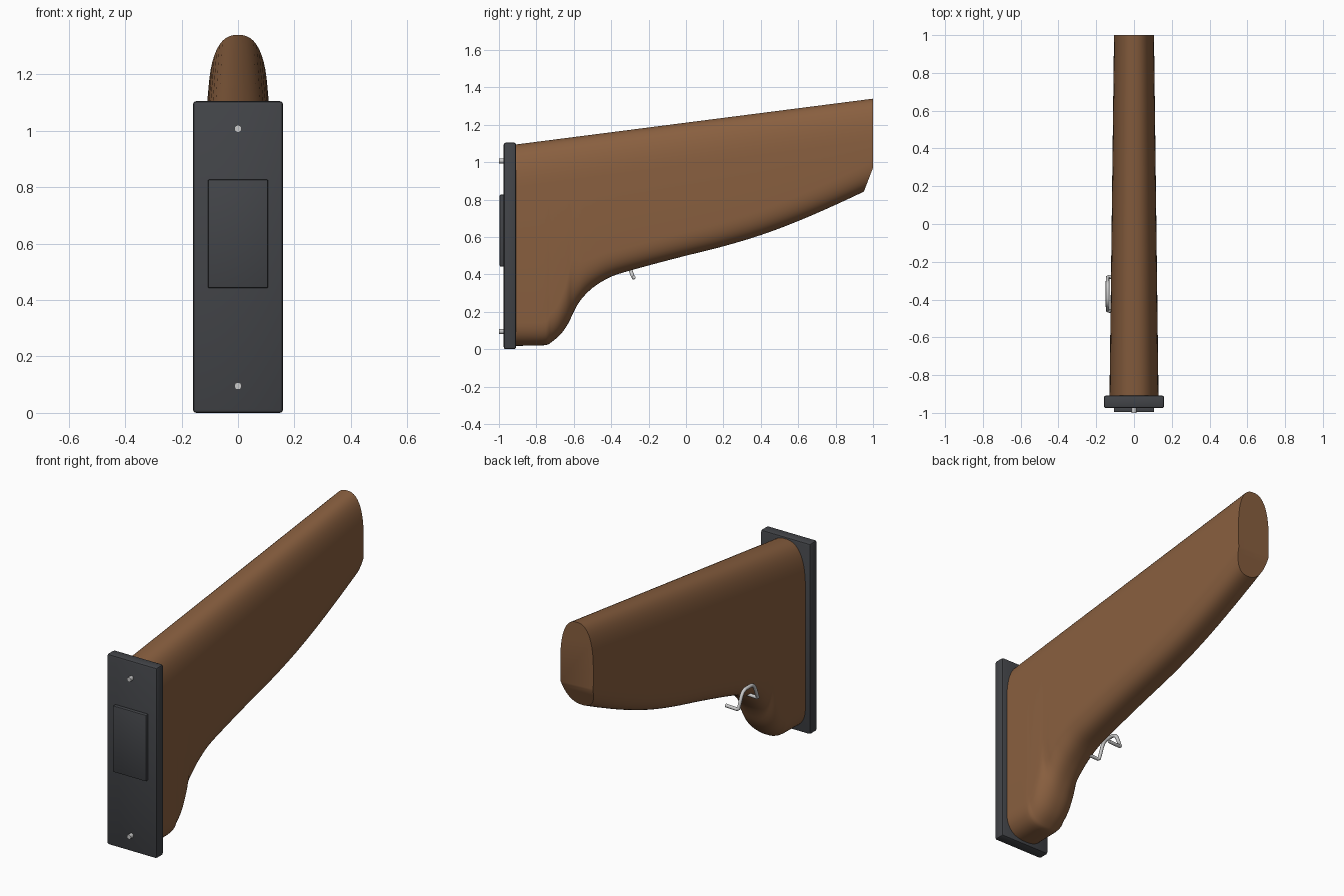
import bpy, bmesh, math
from mathutils import Vector

if "Cube" in bpy.data.objects:
    bpy.data.objects.remove(bpy.data.objects["Cube"])


def paint(obj, name, color):
    mat = bpy.data.materials.get(name) or bpy.data.materials.new(name)
    mat.diffuse_color = color
    mat.use_nodes = True
    mat.node_tree.nodes["Principled BSDF"].inputs["Base Color"].default_value = mat.diffuse_color
    obj.data.materials.append(mat)


def add_object(name, bm, angle=30):
    bmesh.ops.recalc_face_normals(bm, faces=bm.faces[:])
    me = bpy.data.meshes.new(name)
    bm.to_mesh(me)
    bm.free()
    me.shade_smooth()
    me.set_sharp_from_angle(angle=math.radians(angle))
    obj = bpy.data.objects.new(name, me)
    bpy.context.collection.objects.link(obj)
    return obj


def box(name, lo, hi, bevel):
    bm = bmesh.new()
    bmesh.ops.create_cube(bm, size=1)
    for v in bm.verts:
        v.co = [(l + h) / 2 + c * (h - l) for l, h, c in zip(lo, hi, v.co)]
    bmesh.ops.bevel(bm, geom=bm.edges[:], offset=bevel, segments=2,
                    profile=0.5, affect='EDGES')
    return add_object(name, bm)


def smooth_path(pts, steps):
    """Catmull-Rom through the points."""
    p = [Vector(q) for q in pts]
    p = [2 * p[0] - p[1]] + p + [2 * p[-1] - p[-2]]
    out = []
    for a, b, c, d in zip(p, p[1:], p[2:], p[3:]):
        for i in range(steps):
            t = i / steps
            out.append(0.5 * (2 * b + (c - a) * t + (2 * a - 5 * b + 4 * c - d) * t * t
                              + (3 * b - a - 3 * c + d) * t ** 3))
    return out + [p[-2]]


# Wooden stock: rounded sections lofted along the underside line (y, z)
underside = [(-0.91, 0.018), (-0.82, 0.019), (-0.75, 0.022), (-0.72, 0.037),
             (-0.67, 0.08), (-0.63, 0.137), (-0.60, 0.20), (-0.57, 0.253),
             (-0.53, 0.30), (-0.48, 0.342), (-0.40, 0.388), (-0.30, 0.42),
             (-0.15, 0.461), (0.0, 0.50), (0.2, 0.55), (0.4, 0.61),
             (0.6, 0.685), (0.8, 0.772), (0.95, 0.842), (1.0, 0.866)]
line = smooth_path(underside, 3)
SEG = 48
bm = bmesh.new()
rings = []
for i, (y, zb) in enumerate(line):
    f = (y + 0.91) / 1.91
    top = 1.095 + 0.245 * f
    half = 0.13 - 0.024 * f
    a, b = line[max(i - 1, 0)], line[min(i + 1, len(line) - 1)]
    slope = (b.y - a.y) / (b.x - a.x)
    low = 0.14 * math.sqrt(1 + slope * slope)
    high = 0.26
    ring = []
    for k in range(SEG):
        t = 2 * math.pi * (k + 0.5) / SEG
        c, s = math.cos(t), math.sin(t)
        x = half * math.copysign(abs(c) ** 0.8, c)
        r = abs(s) ** 0.8
        z = top - high + high * r if s > 0 else zb + low - low * r
        ring.append(bm.verts.new((x, y, z)))
    rings.append(ring)
for r0, r1 in zip(rings, rings[1:]):
    for k in range(SEG):
        j = (k + 1) % SEG
        bm.faces.new((r0[k], r0[j], r1[j], r1[k]))
bm.faces.new(rings[0])
bm.faces.new(rings[-1])
# Slanted cut under the fore end
bmesh.ops.bisect_plane(bm, geom=bm.verts[:] + bm.edges[:] + bm.faces[:],
                       plane_co=(0, 1, 0.97), plane_no=(0, 0.13, -0.05),
                       clear_outer=True)
bmesh.ops.holes_fill(bm, edges=[e for e in bm.edges if e.is_boundary], sides=0)
stock = add_object("wooden_stock", bm, 30)
paint(stock, "wood", (0.25, 0.115, 0.05, 1))

# End plate and its raised hatch
plate = box("end_plate", (-0.16, -0.975, 0.0), (0.16, -0.908, 1.105), 0.012)
hatch = box("hatch_panel", (-0.107, -0.996, 0.442), (0.107, -0.97, 0.827), 0.006)
for part in (plate, hatch):
    paint(part, "dark_metal", (0.055, 0.058, 0.065, 1))

# Plate screws
for name, z in (("upper_screw", 1.007), ("lower_screw", 0.095)):
    bm = bmesh.new()
    bmesh.ops.create_cone(bm, cap_ends=True, segments=20, radius1=0.013,
                          radius2=0.013, depth=0.04)
    for v in bm.verts:
        v.co = (v.co.x, v.co.z - 0.98, v.co.y + z)
    add_object(name, bm)

# Wire strap loop on the left side, prongs running into the wood
X = -0.14
half_loop = [(-0.06, 0.09, 0.385), (X + 0.008, 0.09, 0.382), (X, 0.087, 0.387),
             (X, 0.062, 0.45), (X, 0.048, 0.469), (X, 0.025, 0.478)]
path = half_loop + [(x, -y, z) for x, y, z in reversed(half_loop)]
cu = bpy.data.curves.new("strap_loop_path", 'CURVE')
cu.dimensions = '3D'
cu.bevel_depth = 0.01
cu.bevel_resolution = 3
cu.use_fill_caps = True
sp = cu.splines.new('POLY')
sp.points.add(len(path) - 1)
for p, (x, y, z) in zip(sp.points, path):
    p.co = (x, y - 0.37, z, 1)
sp.use_smooth = True
loop = bpy.data.objects.new("strap_loop", cu)
bpy.context.collection.objects.link(loop)
